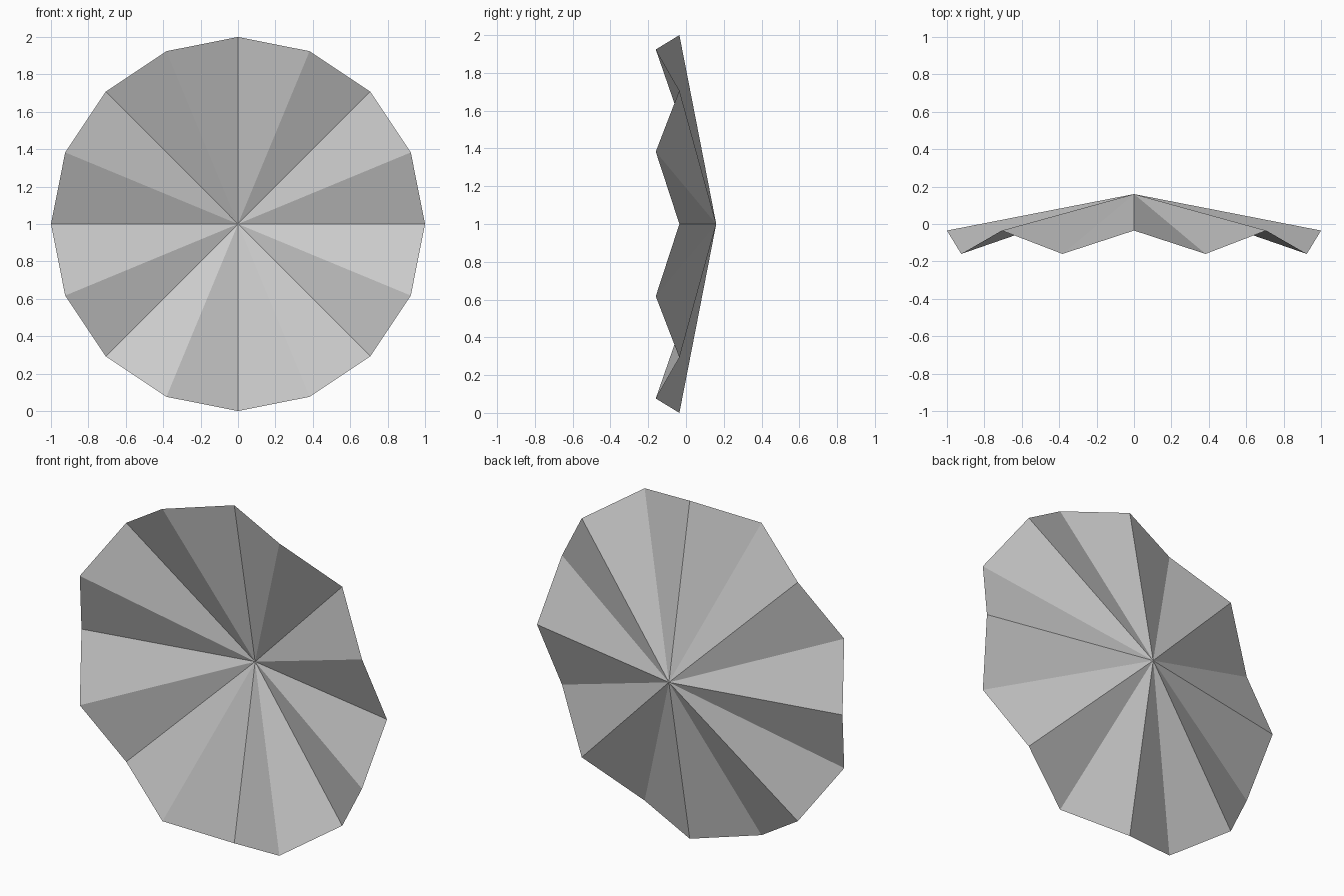
import bpy, bmesh
from math import sin, cos, pi

if "Cube" in bpy.data.objects:
    bpy.data.objects.remove(bpy.data.objects["Cube"])

RIBS = 8                                   # raised folds; one valley between each
APEX_Y, RIDGE_Y, VALLEY_Y = 0.16, -0.035, -0.16

# Pleated canopy: open fan of flat triangles around a central apex
bm = bmesh.new()
apex = bm.verts.new((0, APEX_Y, 1))
n = RIBS * 2
rim = [bm.verts.new((cos(2 * pi * i / n),
                     VALLEY_Y if i % 2 else RIDGE_Y,
                     1 + sin(2 * pi * i / n))) for i in range(n)]
for i in range(n):
    bm.faces.new((apex, rim[(i + 1) % n], rim[i]))

mesh = bpy.data.meshes.new("pleated_canopy")
bm.to_mesh(mesh)
bm.free()
canopy = bpy.data.objects.new("pleated_canopy", mesh)
bpy.context.collection.objects.link(canopy)
